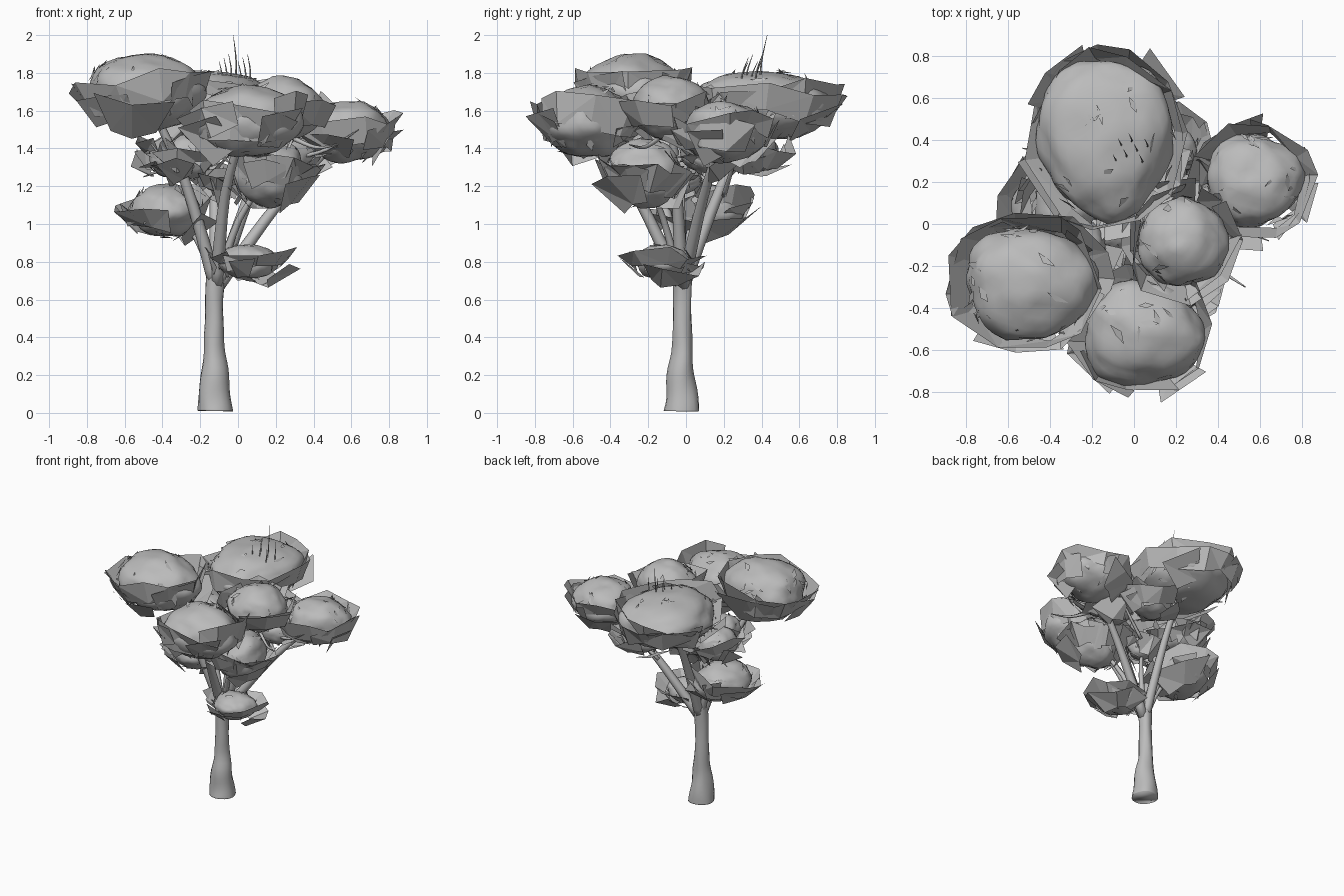
import bpy, bmesh, math, random
from mathutils import Vector, Euler, noise

rng = random.Random(5)
cube = bpy.data.objects.get("Cube")
if cube:
    bpy.data.objects.remove(cube)

grey = bpy.data.materials.new("plain grey")
grey.use_nodes = True
grey.diffuse_color = (0.5, 0.5, 0.5, 1)
grey.node_tree.nodes["Principled BSDF"].inputs["Base Color"].default_value = (0.5, 0.5, 0.5, 1)


def finish(bm, name, smooth):
    mesh = bpy.data.meshes.new(name)
    bm.to_mesh(mesh)
    bm.free()
    for p in mesh.polygons:
        p.use_smooth = smooth
    mesh.materials.append(grey)
    ob = bpy.data.objects.new(name, mesh)
    bpy.context.collection.objects.link(ob)


def tube(name, points, sides=10, steps=4, lumps=0.0):
    """Tapered tube through (x, y, z, radius) points, smoothed between them."""
    bm = bmesh.new()
    path = []
    for i in range(len(points) - 1):
        p = [Vector(points[max(0, min(len(points) - 1, i + k))]) for k in (-1, 0, 1, 2)]
        for s in range(steps):
            t = s / steps
            path.append(0.5 * (2 * p[1] + (p[2] - p[0]) * t
                               + (2 * p[0] - 5 * p[1] + 4 * p[2] - p[3]) * t * t
                               + (3 * p[1] - p[0] - 3 * p[2] + p[3]) * t ** 3))
    path.append(Vector(points[-1]))
    rings = []
    for i, q in enumerate(path):
        way = (path[min(i + 1, len(path) - 1)] - path[max(i - 1, 0)]).to_3d().normalized()
        turn = Vector((0, 0, 1)).rotation_difference(way)
        ring = []
        for k in range(sides):
            a = math.tau * k / sides
            r = q.w * (1 + lumps * noise.noise(Vector((math.cos(a), math.sin(a), q.z * 6))))
            ring.append(bm.verts.new(q.to_3d() + turn @ Vector((r * math.cos(a), r * math.sin(a), 0))))
        rings.append(ring)
    for a, b in zip(rings, rings[1:]):
        for k in range(sides):
            n = (k + 1) % sides
            bm.faces.new((a[k], a[n], b[n], b[k]))
    bm.faces.new(rings[0][::-1])
    bm.faces.new(rings[-1])
    finish(bm, name, True)


def clump(name, centre, size, taper):
    """Smooth lumpy foliage mass, narrowing toward the taper direction."""
    bm = bmesh.new()
    bmesh.ops.create_icosphere(bm, subdivisions=4, radius=1)
    seed = Vector(centre) * 5
    lean = Vector((math.cos(taper), math.sin(taper), 0))
    across = Vector((-lean.y, lean.x, 0))
    for v in bm.verts:
        d = v.co.normalized()
        grow = 1 + 0.1 * noise.noise(d * 1.6 + seed) + 0.05 * noise.noise(d * 3.5 + seed)
        p = d * grow
        p -= across * (p.dot(across) * 0.15 * d.dot(lean))
        v.co = Vector([c + s * k for c, s, k in zip(centre, size, p)])
    finish(bm, name, True)


def skirt(name, centre, size, low, high, gap, flare):
    """Ragged open band of large flat leaf cards round a clump."""
    bm = bmesh.new()
    count = rng.randint(9, 11)
    tilt = Euler((rng.uniform(-0.2, 0.2), rng.uniform(-0.2, 0.2), 0)).to_matrix()
    tall = max(size[2], 0.12)
    rows = []
    for k in range(count):
        a = math.tau * (k + rng.uniform(-0.3, 0.3)) / count
        pair = []
        for h, out in ((low, 0.01), (high, flare)):
            hug = max(0.6, math.sqrt(max(0, 1 - h * h)))
            reach = out + rng.uniform(-0.01, 0.035)
            p = Vector(((size[0] * hug + reach) * math.cos(a), (size[1] * hug + reach) * math.sin(a),
                        tall * h + rng.uniform(-0.04, 0.04)))
            pair.append(bm.verts.new(Vector(centre) + tilt @ p))
        rows.append(pair)
    for k in range(count):
        if rng.random() < gap:
            continue
        a, b = rows[k], rows[(k + 1) % count]
        bm.faces.new((a[0], b[0], b[1], a[1]))
    bmesh.ops.triangulate(bm, faces=bm.faces[:])
    finish(bm, name, False)


def flakes(name, centre, size, count):
    """Small leaf slivers lying in the surface of a clump."""
    bm = bmesh.new()
    for _ in range(count):
        d = Vector([rng.gauss(0, 1) for _ in range(3)]).normalized()
        p = Vector([c + s * k for c, s, k in zip(centre, size, d)])
        along = Vector([rng.gauss(0, 1) for _ in range(3)]).cross(d).normalized()
        side = (along.cross(d) + d * rng.uniform(-0.3, 0.3)) * rng.uniform(0.012, 0.03)
        n = rng.uniform(0.03, 0.06)
        bm.faces.new([bm.verts.new(q) for q in
                      (p - along * n, p + side, p + along * n + d * 0.015, p - side * 0.5)])
    finish(bm, name, False)


# Trunk with a swollen foot
tube("trunk", [(-0.12, -0.025, 0.01, 0.095), (-0.12, -0.025, 0.06, 0.09),
               (-0.125, -0.027, 0.2, 0.074), (-0.125, -0.02, 0.36, 0.053),
               (-0.125, -0.02, 0.6, 0.048), (-0.115, -0.02, 0.78, 0.056)],
     sides=16, lumps=0.15)

# Foliage clumps: name, centre, half sizes, direction of the narrow end
clumps = [
    ("back", (-0.13, 0.40, 1.63), (0.32, 0.39, 0.18), -1.4),
    ("right", (-0.50, -0.28, 1.70), (0.31, 0.27, 0.20), 2.4),
    ("front", (0.04, -0.51, 1.54), (0.28, 0.25, 0.19), 1.9),
    ("middle", (0.23, -0.08, 1.61), (0.21, 0.21, 0.17), 2.0),
    ("left", (0.57, 0.20, 1.49), (0.23, 0.22, 0.16), -2.0),
    ("low_front", (0.18, -0.22, 1.27), (0.18, 0.20, 0.18), 1.0),
    ("low_right", (-0.38, 0.07, 1.07), (0.19, 0.23, 0.14), -1.0),
    ("lowest", (0.06, -0.12, 0.80), (0.16, 0.14, 0.09), 0.5),
    ("inner_right", (-0.33, 0.10, 1.36), (0.15, 0.16, 0.12), 2.0),
    ("inner_front", (-0.26, -0.10, 1.36), (0.12, 0.13, 0.12), 2.0),
    ("inner_back", (0.14, 0.34, 1.38), (0.16, 0.15, 0.11), 0.0),
    ("inner_left", (0.27, 0.10, 1.38), (0.14, 0.13, 0.11), 0.0),
    ("inner_core", (-0.09, -0.02, 1.24), (0.10, 0.10, 0.08), 0.0),
]
for name, c, s, taper in clumps:
    clump(name + "_foliage", c, s, taper)
    skirt(name + "_upper_leaves", c, s, -0.3, 0.4, 0.1, 0.085)
    skirt(name + "_middle_leaves", c, s, -0.5, 0.2, 0.45, 0.05)
    skirt(name + "_lower_leaves", c, s, -1.0, -0.1, 0.5, 0.08)
    flakes(name + "_loose_leaves", c, s, int(90 * s[0]) + 6)

# Branches rising from the trunk top into the main clumps
for i, (name, c, s, taper) in enumerate(clumps):
    if name in ("inner_front", "inner_left", "inner_back"):
        continue
    start = Vector((-0.115, -0.02, 0.66))
    end = Vector(c)
    mid = start.lerp(end, 0.5) + Vector((0.03 * math.sin(i * 2.3), 0, 0.06))
    r = 0.034 if s[0] > 0.2 else 0.022
    tube(name + "_branch", [(*start, r * 1.1), (*mid, r * 0.8), (*end, r * 0.5)], sides=8)

# Bare twigs sticking out of the crown
for i in range(7):
    x, y = -0.09 + 0.025 * i, 0.29 + 0.025 * (i * 3 % 5)
    top = 2.0 if i == 3 else 1.86 + 0.02 * (i % 4)
    tube(f"crown_twig_{i}", [(x, y, 1.72, 0.005), (x + 0.005, y + 0.01, (1.72 + top) / 2, 0.004),
                             (x - 0.01, y + 0.04, top, 0.001)], sides=4)

# Thin side twigs
for i, (a, b) in enumerate([((-0.2, 0.3, 1.62), (-0.53, 0.36, 1.62)),
                            ((0.3, -0.15, 1.45), (0.53, -0.3, 1.42)),
                            ((0.3, 0.05, 1.35), (0.64, -0.08, 1.5)),
                            ((-0.3, 0.1, 1.4), (-0.5, 0.2, 1.25)),
                            ((0.1, 0.2, 1.15), (0.48, 0.3, 1.55))]):
    mid = (Vector(a) + Vector(b)) / 2 + Vector((0, 0, -0.03))
    tube(f"side_twig_{i}", [(*a, 0.014), (*mid, 0.01), (*b, 0.003)], sides=5)
